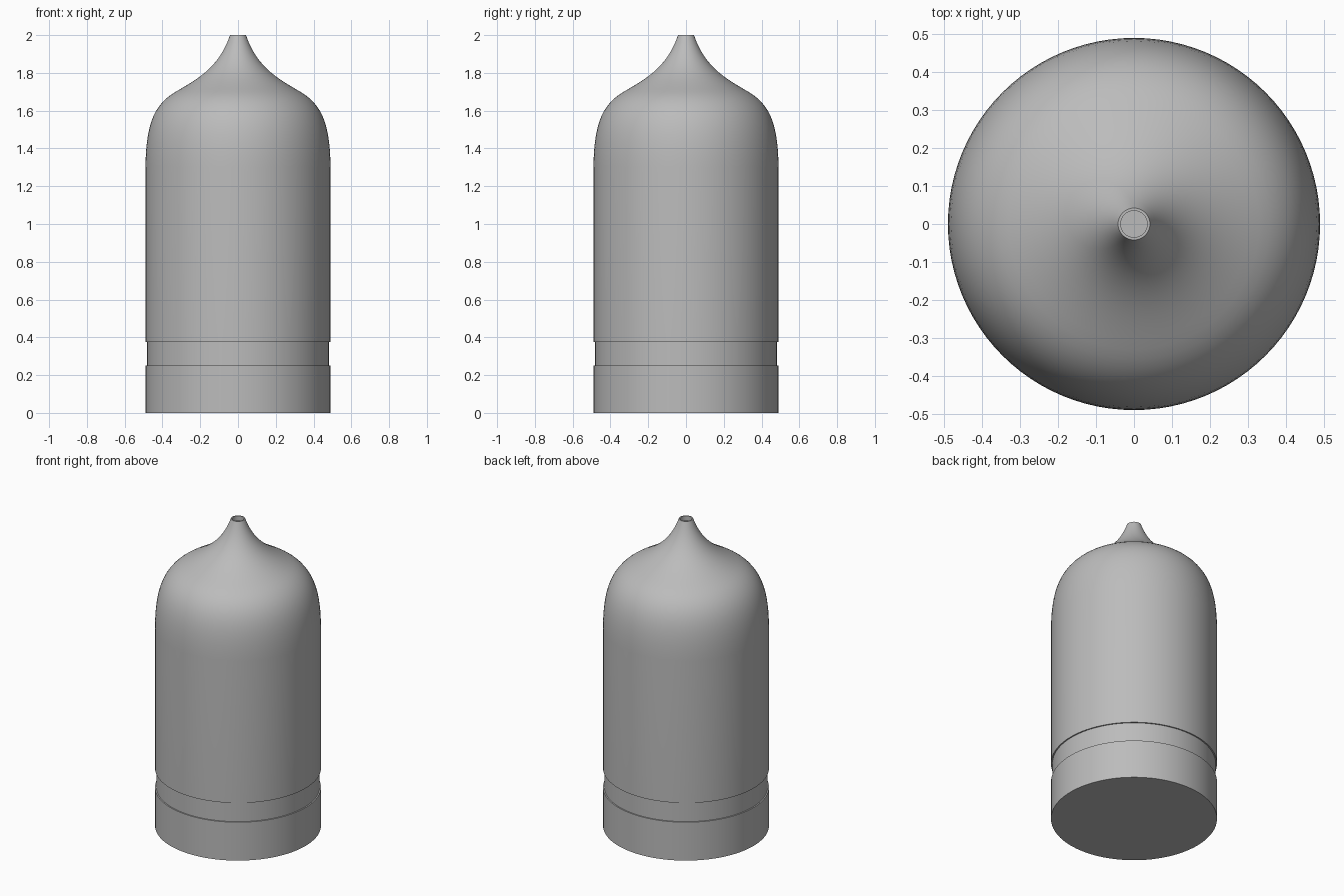
import bpy
import bmesh
import math
from mathutils import Vector
from mathutils.geometry import interpolate_bezier

if "Cube" in bpy.data.objects:
    bpy.data.objects.remove(bpy.data.objects["Cube"], do_unlink=True)

SIDES = 96
RADIUS = 0.49

grey = bpy.data.materials.new("plain_grey")
grey.use_nodes = True
colour = (0.5, 0.5, 0.5, 1)
grey.diffuse_color = colour
grey.node_tree.nodes["Principled BSDF"].inputs["Base Color"].default_value = colour


def curve(a, b, c, d, steps=14):
    """Sample one Bezier span of the (radius, height) profile."""
    pts = [Vector((r, z, 0)) for r, z in (a, b, c, d)]
    return [(p.x, p.y) for p in interpolate_bezier(*pts, steps)]


def lathe(name, profile):
    """Spin a profile that starts and ends on the axis."""
    bm = bmesh.new()
    verts = [bm.verts.new((r, 0, z)) for r, z in profile]
    edges = [bm.edges.new(pair) for pair in zip(verts, verts[1:])]
    bmesh.ops.spin(bm, geom=verts + edges, cent=(0, 0, 0), axis=(0, 0, 1),
                   angle=math.tau, steps=SIDES)
    bmesh.ops.remove_doubles(bm, verts=bm.verts, dist=0.0001)
    bmesh.ops.recalc_face_normals(bm, faces=bm.faces)
    mesh = bpy.data.meshes.new(name)
    bm.to_mesh(mesh)
    bm.free()
    mesh.materials.append(grey)
    obj = bpy.data.objects.new(name, mesh)
    bpy.context.collection.objects.link(obj)
    bpy.ops.object.select_all(action="DESELECT")
    obj.select_set(True)
    bpy.context.view_layer.objects.active = obj
    bpy.ops.object.shade_smooth_by_angle(angle=math.radians(30))


# Base cylinder with a shallow groove above it
base = [(0, 0), (RADIUS, 0), (RADIUS, 0.25), (0.482, 0.25),
        (0.482, 0.375), (RADIUS, 0.375)]
# Rounded shoulder sweeping into a narrow neck
shoulder = curve((RADIUS, 1.3), (0.487, 1.52), (0.45, 1.63), (0.33, 1.70))
neck = curve((0.33, 1.70), (0.21, 1.77), (0.10, 1.83), (0.042, 2.0))
# Open tip with a recessed floor
tip = [(0.035, 2.0), (0.035, 1.97), (0, 1.97)]

lathe("capsule_body", base + shoulder + neck[1:] + tip)
